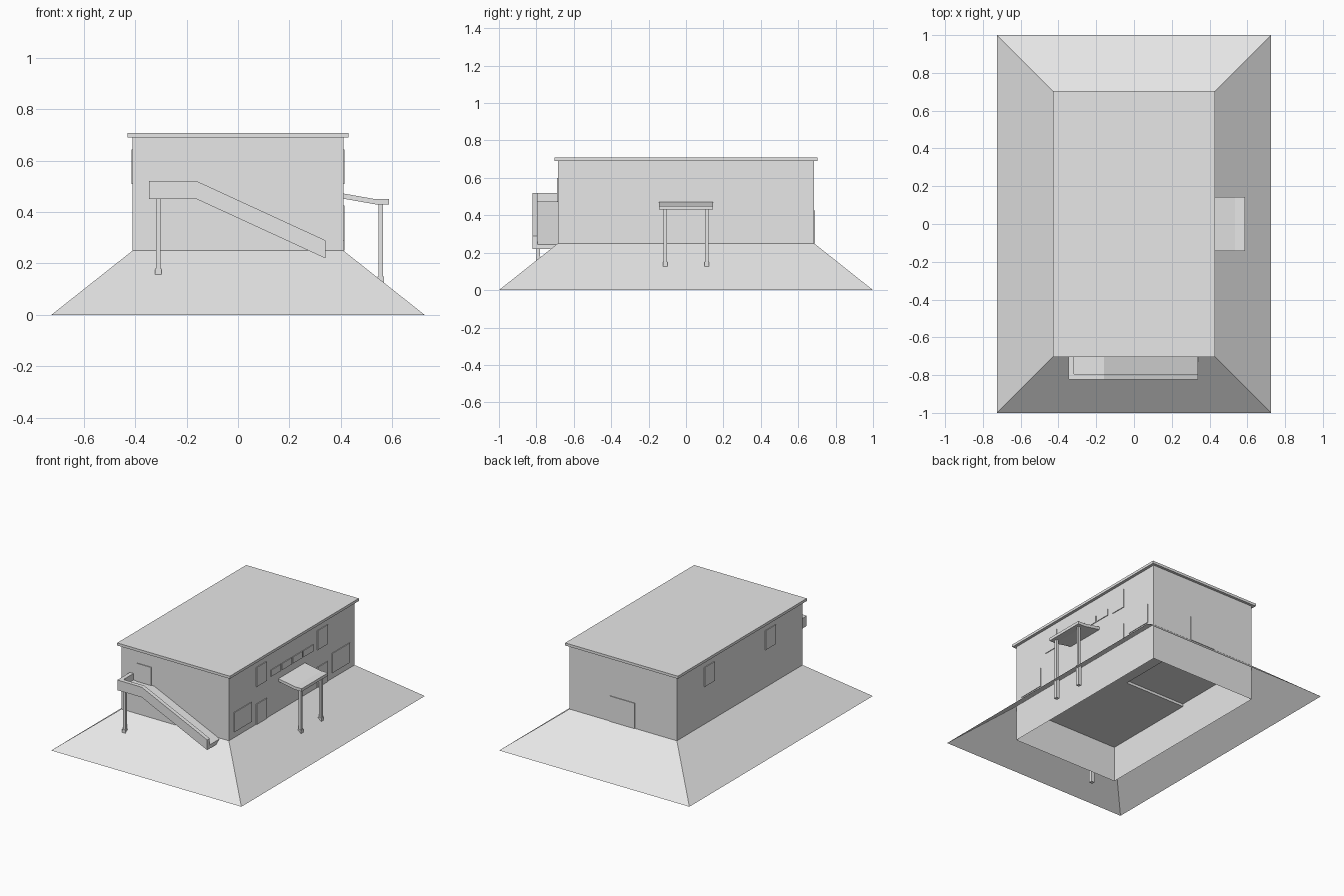
import bpy, bmesh

if "Cube" in bpy.data.objects:
    bpy.data.objects.remove(bpy.data.objects["Cube"])

GREY = bpy.data.materials.new("light_grey")
GREY.diffuse_color = (0.8, 0.8, 0.8, 1)
GREY.use_nodes = True
GREY.node_tree.nodes["Principled BSDF"].inputs["Base Color"].default_value = GREY.diffuse_color


def finish(name, bm, recalc=True):
    if recalc:
        bmesh.ops.recalc_face_normals(bm, faces=bm.faces)
    me = bpy.data.meshes.new(name)
    bm.to_mesh(me)
    bm.free()
    me.materials.append(GREY)
    ob = bpy.data.objects.new(name, me)
    bpy.context.collection.objects.link(ob)
    return ob


def box(name, x0, x1, y0, y1, z0, z1):
    """Box from its extents."""
    bm = bmesh.new()
    bmesh.ops.create_cube(bm, size=1)
    for v in bm.verts:
        v.co.x = x1 if v.co.x > 0 else x0
        v.co.y = y1 if v.co.y > 0 else y0
        v.co.z = z1 if v.co.z > 0 else z0
    return finish(name, bm)


def sleeve(name, hx0, hy0, z0, hx1, hy1, z1):
    """Four open-ended sides between two centred rectangles."""
    bm = bmesh.new()
    corners = [(-1, -1), (1, -1), (1, 1), (-1, 1)]
    low = [bm.verts.new((a * hx0, b * hy0, z0)) for a, b in corners]
    top = [bm.verts.new((a * hx1, b * hy1, z1)) for a, b in corners]
    for i in range(4):
        j = (i + 1) % 4
        bm.faces.new((low[i], low[j], top[j], top[i]))
    return finish(name, bm, False)


def extrude_y(name, profile, y0, y1):
    """Solid from an x-z profile, stretched along y."""
    bm = bmesh.new()
    face = bm.faces.new([bm.verts.new((x, y0, z)) for x, z in profile])
    new = bmesh.ops.extrude_face_region(bm, geom=[face])["geom"]
    bmesh.ops.translate(bm, vec=(0, y1 - y0, 0),
                        verts=[g for g in new if isinstance(g, bmesh.types.BMVert)])
    return finish(name, bm)


def post(name, x, y, top, foot):
    """Square post with a slightly wider foot, sunk into the slope."""
    box(name, x - .009, x + .009, y - .009, y + .009, 0, top)
    box(name + "_foot", x - .012, x + .012, y - .012, y + .012, 0, foot)


WX, WY = .41, .685     # half sizes of the house
T = .005               # plate thickness

# Sloped ground skirt, walls reaching down to the ground, roof slab
sleeve("ground_slope", .726, 1, 0, WX, WY, .25)
sleeve("walls", WX, WY, 0, WX, WY, .695)
box("roof", -.43, .43, -.703, .703, .69, .708)

# Floor seen from below, with a shallow recess in one corner
box("floor_front", -WX, WX, -WY, 0, .25, .28)
box("floor_back", .06, WX, 0, WY, .25, .28)
box("floor_recess", -WX, .06, 0, WY, .268, .28)

# Right wall: windows and doors mirrored about the middle
for s, side in ((-1, "front"), (1, "back")):
    for part, a, b, z0, z1 in (("large_window", .44, .63, .29, .425),
                               ("upper_window", .278, .388, .51, .643),
                               ("side_door", .278, .388, .25, .39),
                               ("strip_window_outer", .122, .23, .52, .565),
                               ("strip_window_inner", .006, .112, .52, .565)):
        y0, y1 = sorted((s * a, s * b))
        box(f"{part}_{side}", WX - .002, WX + T, y0, y1, z0, z1)
    # Left wall: upper windows only
    y0, y1 = sorted((s * .278, s * .388))
    box(f"left_window_{side}", -WX - T, -WX + .002, y0, y1, .51, .643)

# Door at the stair landing and door at the back
box("landing_door", -.295, -.18, -WY - T, -WY + .002, .475, .60)
box("back_door", -.09, .10, WY - .002, WY + T, .25, .425)

# Canopy with two posts
extrude_y("canopy", [(WX, .472), (.535, .45), (.587, .45), (.587, .43),
                     (.535, .43), (WX, .452)], -.144, .144)
for s, side in ((-1, "front"), (1, "back")):
    post(f"canopy_post_{side}", .555, s * .11, .435, .15)

# Outside ramp: floor slab, outer parapet, end parapet and post
extrude_y("ramp_floor", [(-.345, .45), (-.16, .45), (.34, .22), (.34, .245),
                         (-.16, .475), (-.345, .475)], -.815, -WY)
extrude_y("ramp_parapet", [(-.345, .45), (-.16, .45), (.34, .22), (.34, .29),
                           (-.16, .52), (-.345, .52)], -.822, -.794)
box("landing_parapet", -.346, -.318, -.82, -WY, .45, .52)
post("landing_post", -.31, -.79, .455, .18)
